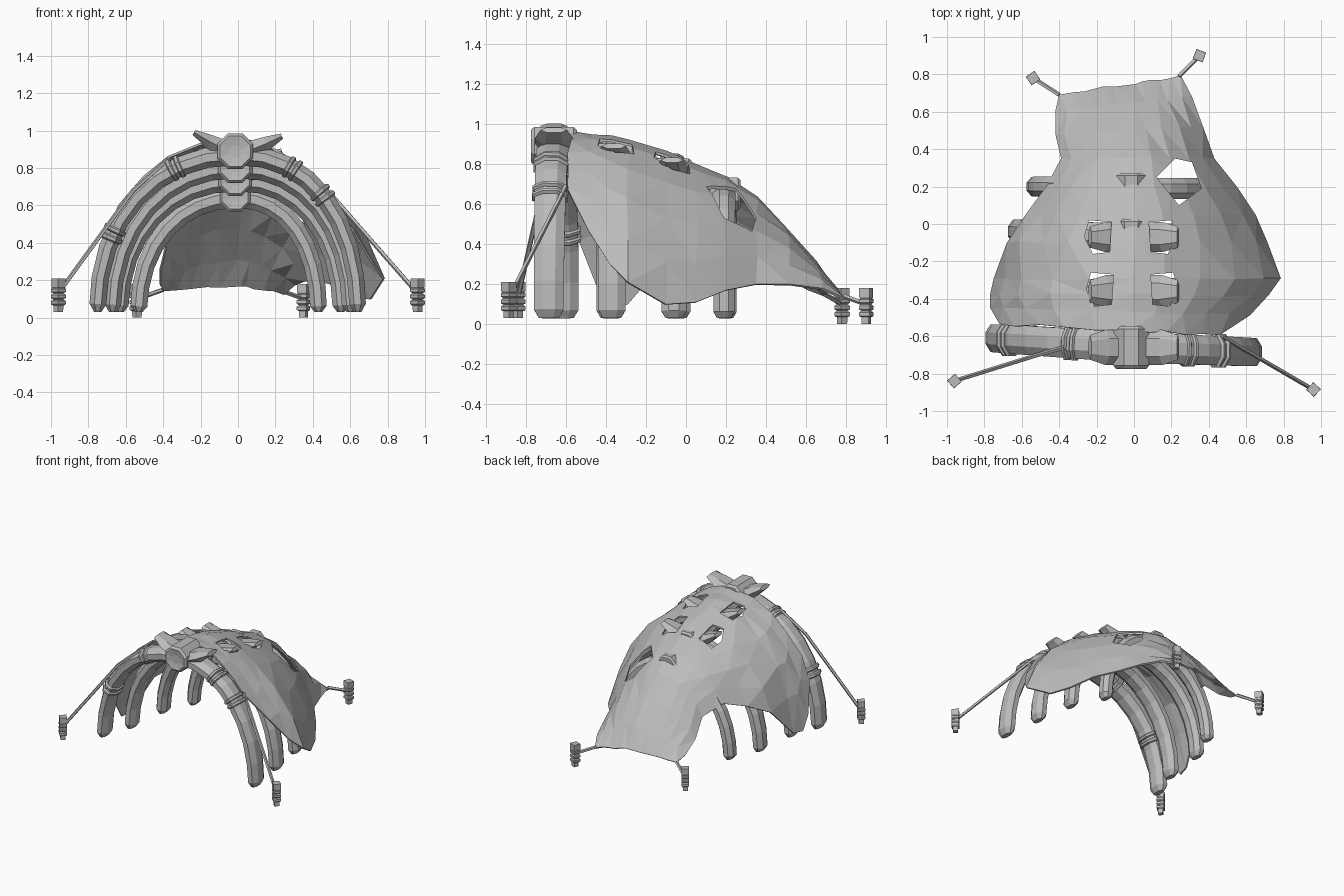
import bpy, bmesh, math, random
from mathutils import Vector

random.seed(4)
if "Cube" in bpy.data.objects:
    bpy.data.objects.remove(bpy.data.objects["Cube"])

grey = bpy.data.materials.new("stone grey")
grey.use_nodes = True
grey.diffuse_color = (0.5, 0.5, 0.5, 1)
grey.node_tree.nodes["Principled BSDF"].inputs["Base Color"].default_value = (0.5, 0.5, 0.5, 1)


def finish(name, bm):
    bmesh.ops.recalc_face_normals(bm, faces=bm.faces)
    mesh = bpy.data.meshes.new(name)
    bm.to_mesh(mesh)
    bm.free()
    mesh.materials.append(grey)
    ob = bpy.data.objects.new(name, mesh)
    bpy.context.collection.objects.link(ob)
    return ob


def sweep(bm, path, widths, depths, sides=8, axis=(0, 1, 0), along=None):
    """Closed tube along a path; widths run along axis, depths across it."""
    path = [Vector(p) for p in path]
    rings = []
    for i, p in enumerate(path):
        t = Vector(along) if along else path[min(i + 1, len(path) - 1)] - path[max(i - 1, 0)]
        t.normalize()
        a = Vector(axis)
        a = (a - t * a.dot(t)).normalized()
        n = t.cross(a)
        k = 1 / math.cos(math.pi / sides)
        ring = []
        for j in range(sides):
            ang = (j + 0.5) * math.tau / sides
            ring.append(bm.verts.new(p + n * depths[i] * k * math.cos(ang) + a * widths[i] * k * math.sin(ang)))
        rings.append(ring)
    for r, s in zip(rings, rings[1:]):
        for j in range(sides):
            bm.faces.new((r[j], r[(j + 1) % sides], s[(j + 1) % sides], s[j]))
    bm.faces.new(rings[0])
    bm.faces.new(rings[-1])


def arch(phi, power):
    return max(math.sin(phi), 0) ** power, max(math.cos(phi), 0) ** power


# Ribs: spine y, height, half width, (foot x, foot y) on each side
RIBS = [
    (-0.66, 0.87, 0.082, (-0.75, -0.61), (0.64, -0.685)),
    (-0.36, 0.80, 0.075, (-0.67, -0.38), (0.60, -0.37)),
    (-0.07, 0.73, 0.07, (-0.63, -0.04), (0.55, -0.06)),
    (0.19, 0.64, 0.058, (-0.53, 0.20), (0.43, 0.19)),
]


def rib_point(rib, foot, phi):
    s, c = arch(phi, 0.93)
    return Vector((foot[0] * s, rib[0] + (foot[1] - rib[0]) * s, 0.03 + (rib[1] - 0.03) * c))


NAMES = ["front", "second", "third", "rear"]
STEPS = 8
for name, rib in zip(NAMES, RIBS):
    w = rib[2]
    for side, foot in (("right", rib[3]), ("left", rib[4])):
        bm = bmesh.new()
        angles = [math.pi / 2 * i / STEPS for i in range(STEPS)] + [1.53, math.pi / 2]
        path = [rib_point(rib, foot, a) for a in angles]
        taper = [1 - 0.1 * i / STEPS for i in range(STEPS + 1)] + [0.6]
        sweep(bm, path, [w * f for f in taper], [0.055 * f * f for f in taper])
        finish(f"{name}_rib_{side}", bm)

    # Vertebra: octagonal drum with a shallow dished front
    bm = bmesh.new()
    r = 0.05 + w * 0.55
    zc = rib[1] + 0.02 if name == "front" else rib[1] + 0.01
    length = w * 1.4
    spots = [(-0.92, 0.35), (-1, 0.85), (-0.85, 1), (0.85, 1), (1, 0.85)]
    radii = [r * b for a, b in spots]
    sweep(bm, [(-0.015, rib[0] + length * a, zc) for a, b in spots], radii, radii,
          axis=(0, 0, 1), along=(0, 1, 0))
    finish(f"{name}_vertebra", bm)

    # Side wings rising from the vertebra
    if name != "rear":
        for side, sx, lift in (("right", -1, 0.1), ("left", 1, 0.08)):
            bm = bmesh.new()
            path = [(sx * 0.05, rib[0], zc), (sx * 0.15, rib[0], zc + lift * 0.5),
                    (sx * 0.235, rib[0], zc + lift)]
            sweep(bm, path, [w, w, w * 0.7], [0.05, 0.038, 0.015], sides=6)
            finish(f"{name}_wing_{side}", bm)

# Doubled lashings around the front rib
front = RIBS[0]
for i, (foot, phi) in enumerate(((front[3], 0.43), (front[3], 1.08), (front[4], 0.44), (front[4], 0.76))):
    bm = bmesh.new()
    for shift in (-0.03, 0.03):
        path = [rib_point(front, foot, phi + shift + d) for d in (-0.02, -0.01, 0.01, 0.02)]
        sweep(bm, path, [0.078, 0.09, 0.09, 0.078], [0.05, 0.062, 0.062, 0.05])
    finish(f"lashing_{i + 1}", bm)

# Hide cover stations: y, ridge z, right edge x and z, left edge x and z, skew
COVER = [
    (-0.57, 0.96, -0.72, 0.42, 0.46, 0.68, -0.05),
    (-0.47, 0.95, -0.77, 0.20, 0.62, 0.47, -0.03),
    (-0.38, 0.94, -0.77, 0.09, 0.72, 0.30, 0),
    (-0.29, 0.92, -0.75, 0.10, 0.785, 0.21, 0),
    (-0.10, 0.86, -0.68, 0.32, 0.715, 0.10, 0),
    (0.05, 0.80, -0.58, 0.40, 0.65, 0.11, 0),
    (0.20, 0.74, -0.47, 0.45, 0.55, 0.17, 0),
    (0.35, 0.64, -0.39, 0.38, 0.43, 0.20, 0),
    (0.50, 0.49, -0.42, 0.26, 0.37, 0.20, 0.05),
    (0.65, 0.31, -0.42, 0.18, 0.31, 0.18, 0.1),
    (0.755, 0.17, -0.40, 0.15, 0.25, 0.13, 0.16),
]
HALF = 5
bm = bmesh.new()
rows = []
for y, h, xr, zr, xl, zl, skew in COVER:
    row = []
    for j in range(-HALF, HALF + 1):
        ex, ez, power = (xr, zr, 0.93) if j < 0 else (xl, zl, 1.17)
        end = math.acos((ez / h) ** (1 / power))
        s, c = arch(end * abs(j) / HALF, power)
        x = ex * s / arch(end, power)[0]
        wob = 0 if abs(j) == HALF else 0.01
        row.append(bm.verts.new((x + random.uniform(-wob, wob), y + skew * x + random.uniform(-wob, wob),
                                 h * c + random.uniform(-wob, wob) * 0.6)))
    rows.append(row)
for r, s in zip(rows, rows[1:]):
    for j in range(2 * HALF):
        bm.faces.new((r[j], r[j + 1], s[j + 1], s[j]))
bmesh.ops.triangulate(bm, faces=list(bm.faces))
cover = finish("hide_cover", bm)
cover.modifiers.new("thickness", "SOLIDIFY").thickness = 0.012

# Ragged openings cut through the cover
WING_HOLE = [(-0.07, 0.08), (0.05, 0.09), (0.075, 0.0), (0.03, -0.09), (-0.06, -0.08)]
RIB_HOLE = [(-0.12, 0.05), (-0.02, 0.15), (0.07, 0.13), (0.12, -0.01), (0.0, -0.1)]
cutters = []
for outline, cx, cy, flip in ((WING_HOLE, -0.18, -0.35, -1), (WING_HOLE, 0.16, -0.35, 1),
                              (WING_HOLE, -0.19, -0.07, -1), (WING_HOLE, 0.15, -0.07, 1),
                              (RIB_HOLE, 0.24, 0.20, 1)):
    bm = bmesh.new()
    face = bm.faces.new([bm.verts.new((cx + flip * x, cy + y, 0.3)) for x, y in outline])
    top = bmesh.ops.extrude_face_region(bm, geom=[face])["geom"]
    bmesh.ops.translate(bm, verts=[v for v in top if isinstance(v, bmesh.types.BMVert)], vec=(0, 0, 1))
    cutter = finish("opening_cutter", bm)
    cutter.hide_render = True
    cutters.append(cutter)
    cut = cover.modifiers.new("opening", "BOOLEAN")
    cut.object, cut.operation, cut.solver = cutter, "DIFFERENCE", "EXACT"
bpy.context.view_layer.update()
cover.data = bpy.data.meshes.new_from_object(cover.evaluated_get(bpy.context.evaluated_depsgraph_get()))
cover.modifiers.clear()
for cutter in cutters:
    bpy.data.objects.remove(cutter)

# Stakes with wound rope, and the guy ropes tied to them
GUYS = [
    ("front_right", (-0.96, -0.84, 0.03), [(-0.72, -0.765, 0.46), (-0.56, -0.715, 0.68), (-0.37, -0.66, 0.85)]),
    ("front_left", (0.96, -0.885, 0.03), [(0.47, -0.60, 0.69)]),
    ("rear_right", (-0.54, 0.78, 0.0), [(-0.40, 0.69, 0.15)]),
    ("rear_left", (0.35, 0.90, 0.0), [(0.24, 0.79, 0.14)]),
]
for name, (x, y, z), ties in GUYS:
    out = (x, y, 0)
    bm = bmesh.new()
    body = [0.018, 0.02, 0.027, 0.027]
    sweep(bm, [(x, y, z + d) for d in (0, 0.12, 0.135, 0.18)], body, body, 4, out)
    for k in range(3):
        wide = [0.021, 0.028, 0.028, 0.021]
        sweep(bm, [(x, y, z + 0.035 + k * 0.033 + d) for d in (0, 0.007, 0.023, 0.03)], wide, wide, 4, out)
    finish(f"{name}_stake", bm)
    bm = bmesh.new()
    path = [(x, y, z + 0.1)] + ties
    sweep(bm, path, [0.01] * len(path), [0.01] * len(path), 5, (0, 0, 1))
    finish(f"{name}_rope", bm)
